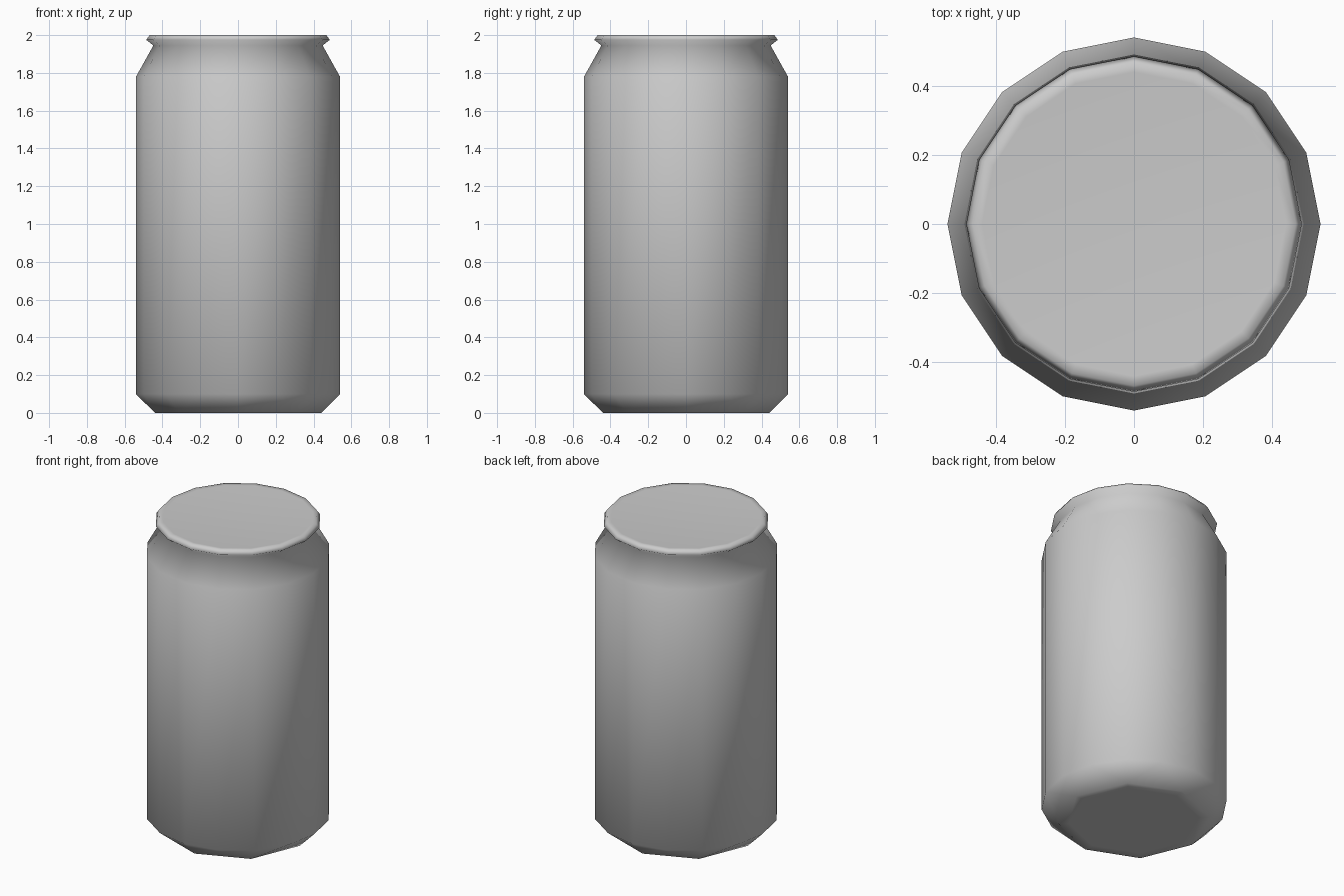
import bpy
import bmesh
from math import cos, sin, tau

default = bpy.data.objects.get("Cube")
if default:
    bpy.data.objects.remove(default, do_unlink=True)

SIDES = 16

# Single bare metal colour
metal = bpy.data.materials.new("light_grey_metal")
metal.use_nodes = True
grey = (0.6, 0.6, 0.6, 1)
metal.diffuse_color = grey
metal.node_tree.nodes["Principled BSDF"].inputs["Base Color"].default_value = grey

bm = bmesh.new()


def ring(radius, z, count=SIDES):
    return [bm.verts.new((radius * cos(tau * i / count),
                          radius * sin(tau * i / count), z))
            for i in range(count)]


def bridge(low, high):
    n = len(low)
    for i in range(n):
        j = (i + 1) % n
        bm.faces.new((low[i], low[j], high[j], high[i]))


# Wall, tapered neck, flared rim and lid border, from bottom to top
profile = [(0.54, 0.1), (0.54, 1.78), (0.448, 1.945), (0.486, 1.975),
           (0.468, 2.0), (0.44, 1.998)]
rings = [ring(r, z) for r, z in profile]
for low, high in zip(rings, rings[1:]):
    bridge(low, high)

# Slightly dished lid
centre = bm.verts.new((0, 0, 1.99))
for i in range(SIDES):
    bm.faces.new((rings[-1][i], rings[-1][(i + 1) % SIDES], centre))

# Eight-sided foot joined to the wall by a triangulated chamfer
foot = ring(0.44, 0, SIDES // 2)
wall = rings[0]
for k in range(SIDES // 2):
    a, b, c = (wall[(2 * k + s) % SIDES] for s in range(3))
    f, g = foot[k], foot[(k + 1) % len(foot)]
    bm.faces.new((f, b, a))
    bm.faces.new((f, g, b))
    bm.faces.new((g, c, b))

# Flat base
base = ring(0.38, 0, SIDES // 2)
bridge(base, foot)
bm.faces.new(list(reversed(base)))

bmesh.ops.recalc_face_normals(bm, faces=bm.faces[:])
for face in bm.faces:
    face.smooth = True

mesh = bpy.data.meshes.new("can_body")
bm.to_mesh(mesh)
bm.free()
mesh.materials.append(metal)
can = bpy.data.objects.new("can_body", mesh)
bpy.context.collection.objects.link(can)
